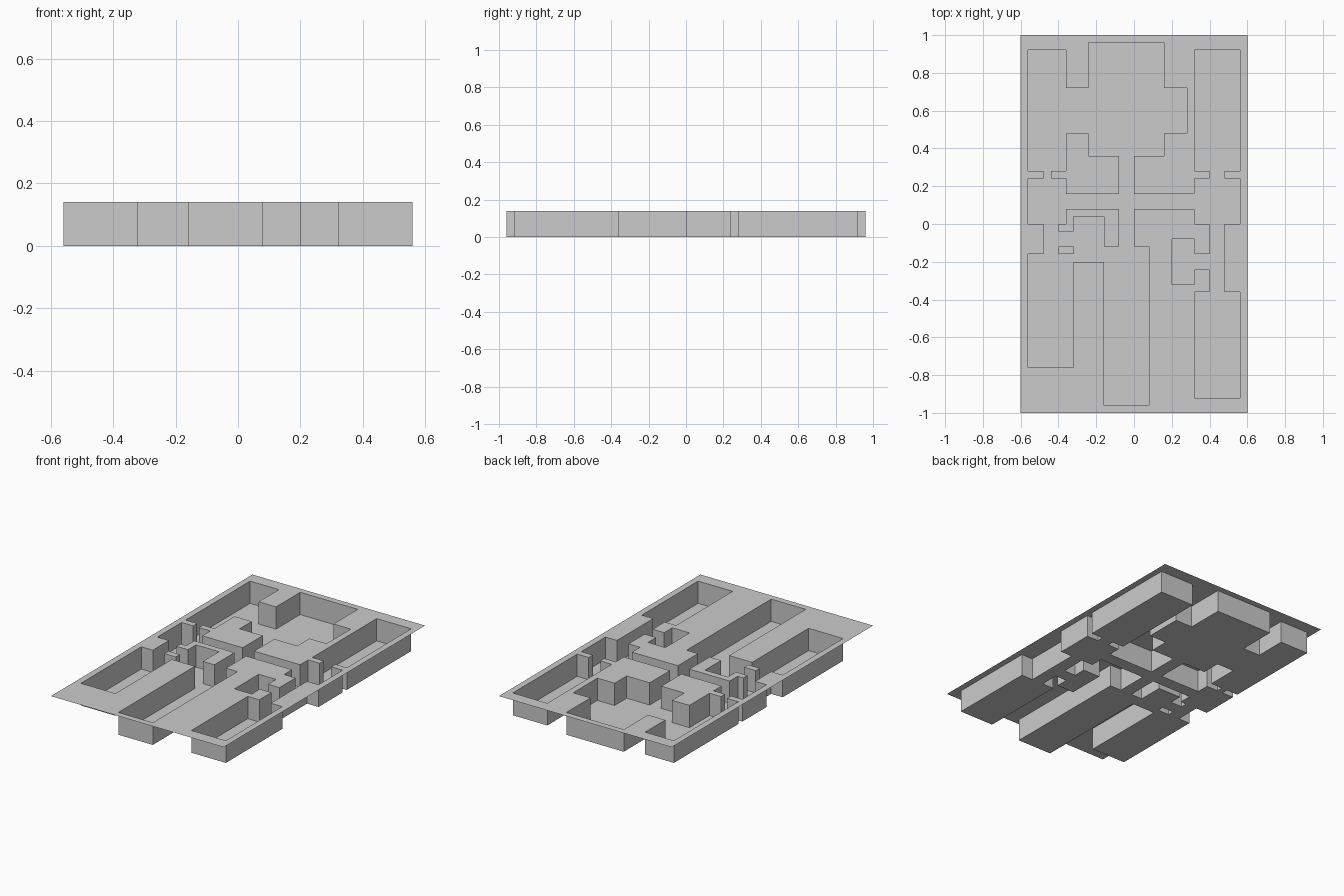
import bpy
import bmesh
from math import radians

CELL = 0.04          # plan module
HALF_X, HALF_Y = 15, 25
HEIGHT = 0.14

# Rooms and passages as plan rectangles: x0, y0, x1, y1 in modules
ROOMS = [
    (-14, 7, -9, 23),     # back right chamber
    (-6, 9, 4, 24),       # great hall
    (-9, 12, 7, 18),      # hall side bays
    (8, 7, 14, 23),       # back left chamber
    (-14, 0, -9, 6),      # right lobby
    (8, 0, 14, 6),        # left lobby
    (-14, -19, -8, -4),   # front right chamber
    (-8, -5, -4, 1),      # nook
    (-4, -24, 2, -3),     # front gallery
    (5, -8, 8, -2),       # closet
    (8, -23, 14, -9),     # front left chamber
]
PASSAGES = [
    (-12, 6, -11, 7), (10, 6, 12, 7),       # back doorways
    (-9, 2, 8, 4), (-2, -3, 0, 9),          # crossing corridors
    (-12, -4, -10, 0), (10, -9, 12, 0),     # side corridors
    (-10, -3, -8, -1), (8, -6, 10, -4),     # small links
]

cube = bpy.data.objects.get("Cube")
if cube:
    bpy.data.objects.remove(cube, do_unlink=True)

stone = bpy.data.materials.new("light grey stone")
stone.use_nodes = True
GREY = (0.6, 0.6, 0.6, 1)
stone.diffuse_color = GREY
stone.node_tree.nodes["Principled BSDF"].inputs["Base Color"].default_value = GREY


def build(name, quads, merge_flat=False):
    """Make one welded object from module-space quads."""
    bm = bmesh.new()
    for quad in quads:
        bm.faces.new([bm.verts.new((x * CELL, y * CELL, z)) for x, y, z in quad])
    bmesh.ops.remove_doubles(bm, verts=bm.verts[:], dist=CELL / 100)
    if merge_flat:
        bmesh.ops.dissolve_limit(bm, angle_limit=radians(1),
                                 verts=bm.verts[:], edges=bm.edges[:])
    mesh = bpy.data.meshes.new(name)
    bm.to_mesh(mesh)
    bm.free()
    mesh.materials.append(stone)
    bpy.context.collection.objects.link(bpy.data.objects.new(name, mesh))


def tile(x, y, z):
    return [(x, y, z), (x + 1, y, z), (x + 1, y + 1, z), (x, y + 1, z)]


def wall(x, y, dx, dy):
    """Wall on the (dx, dy) side of a cell, facing into the room."""
    mx, my = x + (1 + dx) / 2, y + (1 + dy) / 2
    a = (mx + dy / 2, my - dx / 2)
    b = (mx - dy / 2, my + dx / 2)
    return [(*b, 0), (*a, 0), (*a, HEIGHT), (*b, HEIGHT)]


plan = {(x, y) for x in range(-HALF_X, HALF_X) for y in range(-HALF_Y, HALF_Y)}
open_cells = {(x, y) for x0, y0, x1, y1 in ROOMS + PASSAGES
              for x in range(x0, x1) for y in range(y0, y1)}
sides = [(1, 0), (-1, 0), (0, 1), (0, -1)]

# Sunken floor, standing walls and the flat sheet around the wall tops
build("floor", [tile(x, y, 0) for x, y in sorted(open_cells)])
build("walls", [wall(x, y, dx, dy) for x, y in sorted(open_cells)
                for dx, dy in sides if (x + dx, y + dy) not in open_cells], True)
build("wall_top_sheet", [tile(x, y, HEIGHT) for x, y in sorted(plan - open_cells)])
